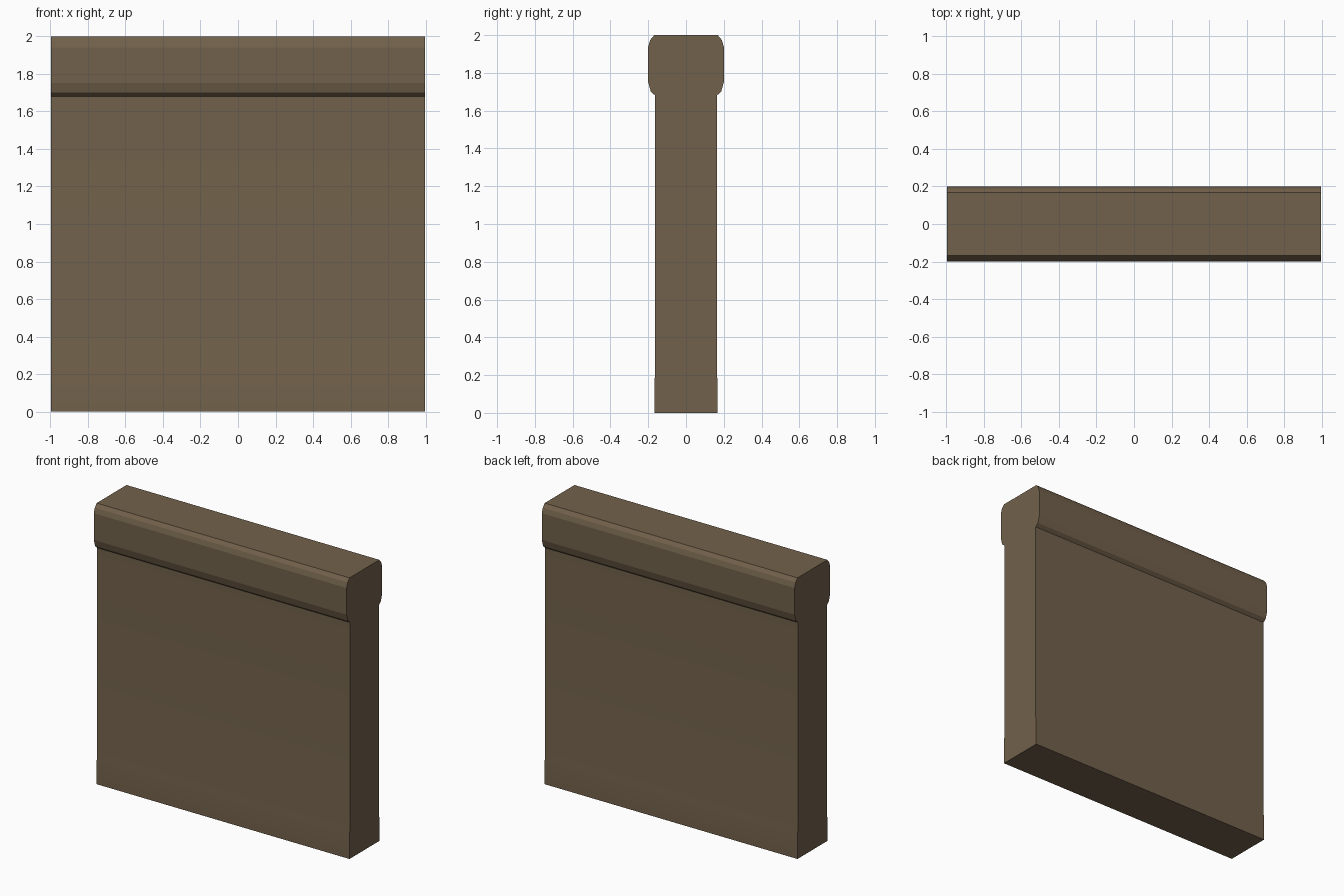
import bpy, bmesh, math

if "Cube" in bpy.data.objects:
    bpy.data.objects.remove(bpy.data.objects["Cube"])

HALF_LENGTH = 0.995

# Half of the wall cross-section (y, z), from foot to coping
half = [(0.168, 0.0), (0.168, 0.16), (0.163, 0.21), (0.163, 1.68),
        (0.186, 1.70), (0.2, 1.75), (0.2, 1.94), (0.189, 1.975), (0.168, 2.0)]
profile = half + [(-y, z) for y, z in reversed(half)]

# Stone colour
stone = bpy.data.materials.new("brown stone")
stone.diffuse_color = (0.168, 0.120, 0.070, 1.0)
stone.use_nodes = True
stone.node_tree.nodes["Principled BSDF"].inputs["Base Color"].default_value = stone.diffuse_color

# Wall: profile swept along x
bm = bmesh.new()
face = bm.faces.new([bm.verts.new((-HALF_LENGTH, y, z)) for y, z in profile])
ext = bmesh.ops.extrude_face_region(bm, geom=[face], use_keep_orig=True)
moved = [g for g in ext["geom"] if isinstance(g, bmesh.types.BMVert)]
bmesh.ops.translate(bm, verts=moved, vec=(2 * HALF_LENGTH, 0, 0))
bmesh.ops.recalc_face_normals(bm, faces=bm.faces[:])

mesh = bpy.data.meshes.new("parapet_wall")
bm.to_mesh(mesh)
bm.free()
mesh.materials.append(stone)
wall = bpy.data.objects.new("parapet_wall", mesh)
bpy.context.collection.objects.link(wall)

# Smooth only the gentle flare of the foot
bpy.context.view_layer.objects.active = wall
wall.select_set(True)
bpy.ops.object.shade_smooth_by_angle(angle=math.radians(10))
